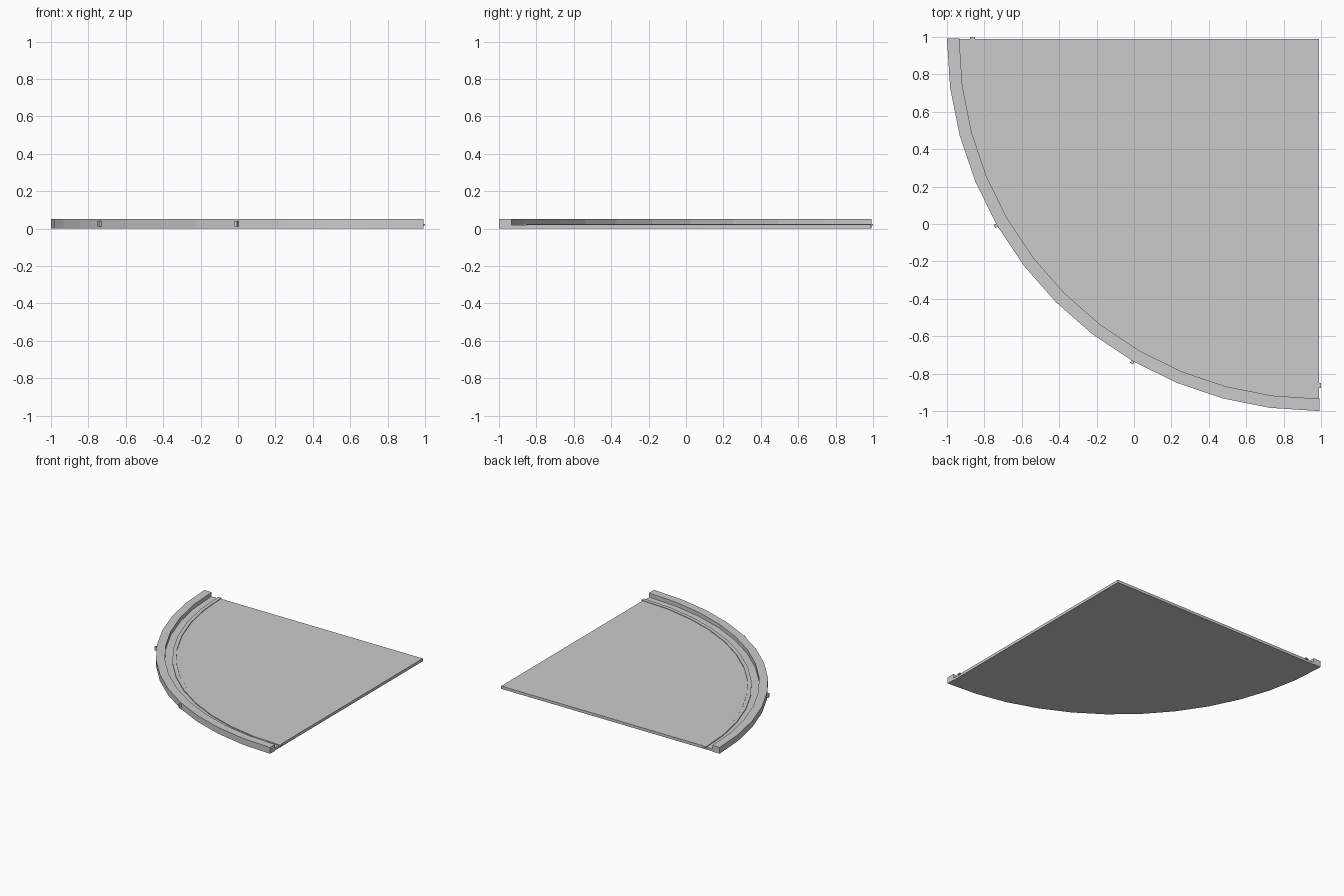
import bpy, math

if "Cube" in bpy.data.objects:
    bpy.data.objects.remove(bpy.data.objects["Cube"])

C = 0.988          # corner of the quarter disc (x and y)
SEG = 12           # straight facets along the arc


def arc(r, ext=0.0):
    """Quarter arc points from -x to -y, optionally extended past the straight edges."""
    pts = [(C - r * math.cos(a), C - r * math.sin(a))
           for a in (math.pi / 2 * i / SEG for i in range(SEG + 1))]
    if ext:
        pts = [(C - r, C + ext)] + pts + [(C + ext, C - r)]
    return pts


def prism(name, outline, z0, z1):
    """Vertical extrusion of a flat outline."""
    n = len(outline)
    verts = [(x, y, z0) for x, y in outline] + [(x, y, z1) for x, y in outline]
    faces = [tuple(reversed(range(n))), tuple(range(n, 2 * n))]
    faces += [(i, (i + 1) % n, n + (i + 1) % n, n + i) for i in range(n)]
    mesh = bpy.data.meshes.new(name)
    mesh.from_pydata(verts, [], faces)
    obj = bpy.data.objects.new(name, mesh)
    bpy.context.collection.objects.link(obj)
    return obj


def ring(name, r0, r1, z0, z1, ext=0.0):
    """Quarter ring with a rectangular section, built as a strip of quads."""
    a, b = arc(r1, ext), arc(r0, ext)
    n = len(a)
    verts = []
    for p, q in zip(a, b):
        verts += [(*p, z0), (*q, z0), (*q, z1), (*p, z1)]
    faces = [(0, 1, 2, 3), tuple(4 * (n - 1) + k for k in (3, 2, 1, 0))]
    for i in range(n - 1):
        for k in range(4):
            m = (k + 1) % 4
            faces.append((4 * i + k, 4 * i + 4 + k, 4 * i + 4 + m, 4 * i + m))
    mesh = bpy.data.meshes.new(name)
    mesh.from_pydata(verts, [], faces)
    mesh.validate()
    obj = bpy.data.objects.new(name, mesh)
    bpy.context.collection.objects.link(obj)
    return obj


# Floor: slightly inset base with a thin top sheet
base = prism("floor_base", arc(1.925) + [(C, C)], 0.0, 0.019)
prism("floor_top_sheet", arc(1.835) + [(C, C)], 0.019, 0.023)

# Raised rim and the narrow strip that runs inside it
ring("curb", 1.922, 1.988, 0.0, 0.052, 0.004)
ring("inner_strip", 1.837, 1.866, 0.016, 0.026, 0.011)

# Small clips on the outside of the rim
for i, deg in enumerate((30, 60)):
    a = math.radians(deg)
    bpy.ops.mesh.primitive_cube_add(
        size=1, location=(C - 1.991 * math.cos(a), C - 1.991 * math.sin(a), 0.026))
    clip = bpy.context.object
    clip.name = f"rim_clip_{i + 1}"
    clip.scale = (0.024, 0.018, 0.03)
    clip.rotation_euler.z = a
